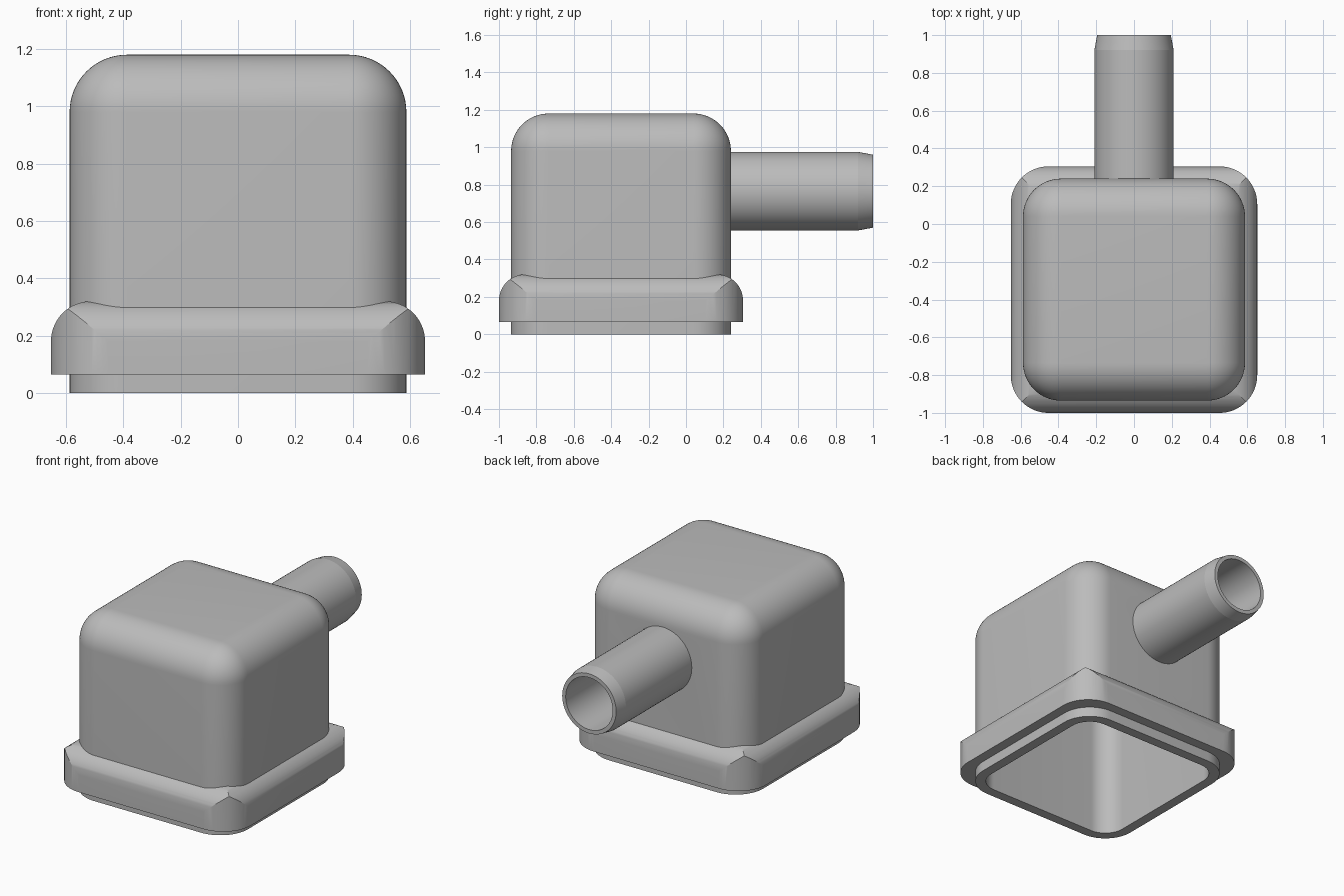
import bpy, bmesh, math
from mathutils import Matrix

cube = bpy.data.objects.get("Cube")
if cube:
    bpy.data.objects.remove(cube, do_unlink=True)

CY = -0.3475       # centre of the housing in y
PIPE_Z = 0.765     # height of the pipe axis
WALL = 0.065
HALF = 0.5875

grey = bpy.data.materials.new("plain grey")
grey.use_nodes = True
grey.diffuse_color = (0.5, 0.5, 0.5, 1)
grey.node_tree.nodes["Principled BSDF"].inputs["Base Color"].default_value = (0.5, 0.5, 0.5, 1)


def add_object(name, bm):
    bmesh.ops.recalc_face_normals(bm, faces=bm.faces)
    mesh = bpy.data.meshes.new(name)
    bm.to_mesh(mesh)
    bm.free()
    obj = bpy.data.objects.new(name, mesh)
    bpy.context.collection.objects.link(obj)
    mesh.materials.append(grey)
    return obj


def rounded_box(name, half, z0, z1, side=0, top=0):
    """Square block with rounded upright edges and/or rounded top edges."""
    bm = bmesh.new()
    bmesh.ops.create_cube(bm, size=1, matrix=Matrix.Translation((0, CY, (z0 + z1) / 2))
                          @ Matrix.Diagonal((2 * half, 2 * half, z1 - z0, 1)))
    mid = (z0 + z1) / 2
    upright = [e for e in bm.edges if abs(e.verts[0].co.z - e.verts[1].co.z) > 0.01]
    upper = [e for e in bm.edges if all(v.co.z > mid for v in e.verts)]
    edges = (upright if side else []) + (upper if top else [])
    bmesh.ops.bevel(bm, geom=edges, offset=side or top, offset_type='OFFSET',
                    segments=16, profile=0.5, affect='EDGES', clamp_overlap=False)
    return add_object(name, bm)


def lathe_y(name, profile, steps=64):
    """Turn a closed (radius, y) outline around the pipe axis."""
    bm = bmesh.new()
    verts = [bm.verts.new((r, y, PIPE_Z)) for r, y in profile]
    edges = [bm.edges.new((v, verts[i - 1])) for i, v in enumerate(verts)]
    bmesh.ops.spin(bm, geom=verts + edges, cent=(0, 0, PIPE_Z), axis=(0, 1, 0),
                   angle=math.tau, steps=steps)
    bmesh.ops.remove_doubles(bm, verts=bm.verts, dist=0.0001)
    return add_object(name, bm)


def combine(obj, cutter, operation):
    """Apply a boolean and remove its helper."""
    cutter.hide_render = True
    mod = obj.modifiers.new("cut", 'BOOLEAN')
    mod.operation, mod.solver, mod.object = operation, 'EXACT', cutter
    bpy.context.view_layer.objects.active = obj
    bpy.ops.object.modifier_apply(modifier=mod.name)
    bpy.data.objects.remove(cutter, do_unlink=True)


# Hollow housing, open at the bottom, with a port for the pipe
housing = rounded_box("housing", HALF, 0, 1.18, side=0.2, top=0.2)
cavity = rounded_box("cavity_cutter", HALF - WALL, -0.3, 1.18 - WALL, side=0.2 - WALL, top=0.2 - WALL)
combine(housing, cavity, 'DIFFERENCE')
bm = bmesh.new()
bmesh.ops.create_cone(bm, cap_ends=True, segments=64, radius1=0.17, radius2=0.17, depth=0.3,
                      matrix=Matrix.Translation((0, 0.24, PIPE_Z)) @ Matrix.Rotation(math.pi / 2, 4, 'X'))
combine(housing, add_object("port_cutter", bm), 'DIFFERENCE')

# Collar: mitred rounded top, then upright corners trimmed round
collar = rounded_box("collar", 0.6525, 0.065, 0.32, top=0.14)
combine(collar, rounded_box("corner_trim", 0.6525, -0.1, 0.5, side=0.2), 'INTERSECT')
combine(collar, rounded_box("collar_cutter", HALF - 0.01, -0.1, 0.6, side=0.19), 'DIFFERENCE')

# Outlet pipe with a tapered tip
pipe = lathe_y("outlet_pipe", [(0.17, 0.2), (0.21, 0.2), (0.21, 0.92), (0.195, 1.0), (0.17, 1.0)])

# Smooth shading with crisp edges
for obj in (housing, collar, pipe):
    bpy.ops.object.select_all(action='DESELECT')
    obj.select_set(True)
    bpy.context.view_layer.objects.active = obj
    bpy.ops.object.shade_smooth_by_angle(angle=math.radians(20 if obj is not pipe else 8))
